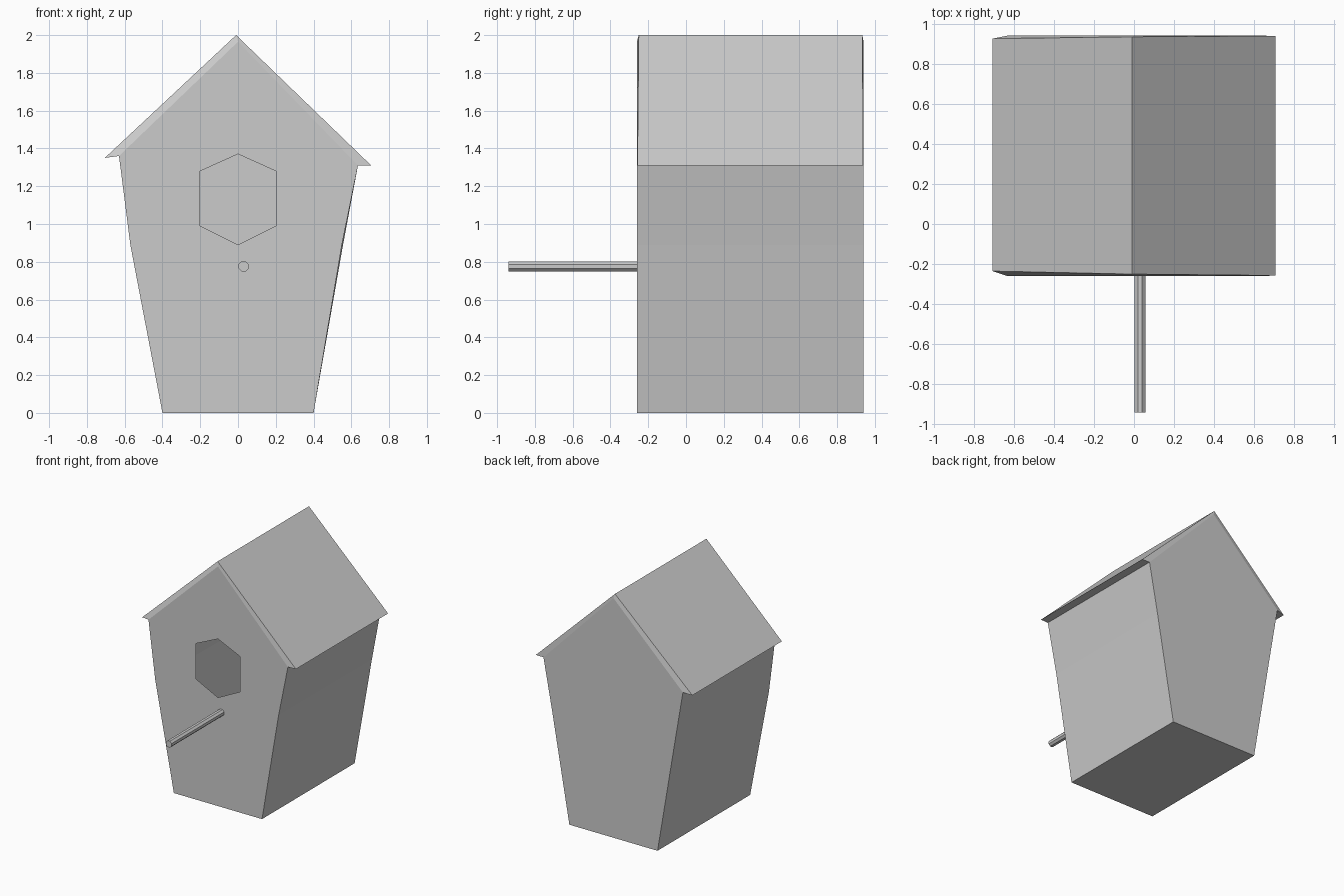
import bpy, bmesh, math
from mathutils import Matrix

if "Cube" in bpy.data.objects:
    bpy.data.objects.remove(bpy.data.objects["Cube"])

FRONT, BACK = -0.26, 0.94


def finish(bm, name):
    bmesh.ops.recalc_face_normals(bm, faces=bm.faces)
    mesh = bpy.data.meshes.new(name)
    bm.to_mesh(mesh)
    bm.free()
    ob = bpy.data.objects.new(name, mesh)
    bpy.context.collection.objects.link(ob)
    return ob


def ring(bm, pts, y):
    return [bm.verts.new((x, y, z)) for x, z in pts]


def loop_edges(bm, vs):
    return [bm.edges.get((a, b)) or bm.edges.new((a, b))
            for a, b in zip(vs, vs[1:] + vs[:1])]


# Wall outlines, anticlockwise from the front: right eave is index 2, left eave is 4
front_pts = [(0.4, 0), (0.55, 0.89), (0.635, 1.31), (0, 1.965),
             (-0.63, 1.36), (-0.57, 0.89), (-0.4, 0)]
back_pts = [(0.4, 0), (0.556, 0.89), (0.635, 1.31), (0, 1.965),
            (-0.63, 1.36), (-0.55, 0.89), (-0.4, 0)]
hole_pts = [(0, 1.37), (0.2, 1.28), (0.2, 0.99), (0, 0.89), (-0.2, 0.99), (-0.2, 1.28)]
# Roof corners: x, z and how far the edge is set back from the gable
roof_pts = [(0.705, 1.31, 0.003), (-0.01, 2.0, 0.01), (-0.705, 1.35, 0.025)]

bm = bmesh.new()
f = ring(bm, front_pts, FRONT)
b = ring(bm, back_pts, BACK)
rf = [bm.verts.new((x, FRONT + d, z)) for x, z, d in roof_pts]
rb = [bm.verts.new((x, BACK - d * 0.6, z)) for x, z, d in roof_pts]

# Front wall with open hexagonal entrance, and plain back wall
hole = ring(bm, hole_pts, FRONT)
bmesh.ops.triangle_fill(bm, use_beauty=True, normal=(0, -1, 0),
                        edges=loop_edges(bm, f) + loop_edges(bm, hole))
bm.faces.new(b)

# Side walls and floor
for i in (0, 1, 4, 5, 6):
    j = (i + 1) % 7
    bm.faces.new((f[i], f[j], b[j], b[i]))

# Roof slopes, sloped gable trims and eave undersides
for i in (0, 1):
    bm.faces.new((rf[i], rf[i + 1], rb[i + 1], rb[i]))
    bm.faces.new((f[i + 2], f[i + 3], rf[i + 1], rf[i]))
    bm.faces.new((b[i + 2], b[i + 3], rb[i + 1], rb[i]))
for i, w in ((0, 2), (2, 4)):
    bm.faces.new((rf[i], rb[i], b[w], f[w]))
finish(bm, "birdhouse_shell")

# Perch: eight-sided rod
bm = bmesh.new()
length = FRONT + 0.94
mat = (Matrix.Translation((0.03, -0.94 + length / 2, 0.776))
       @ Matrix.Rotation(math.pi / 2, 4, 'X') @ Matrix.Rotation(math.pi / 8, 4, 'Z'))
bmesh.ops.create_cone(bm, cap_ends=True, segments=8, radius1=0.0285, radius2=0.0285,
                      depth=length, matrix=mat)
finish(bm, "perch")
